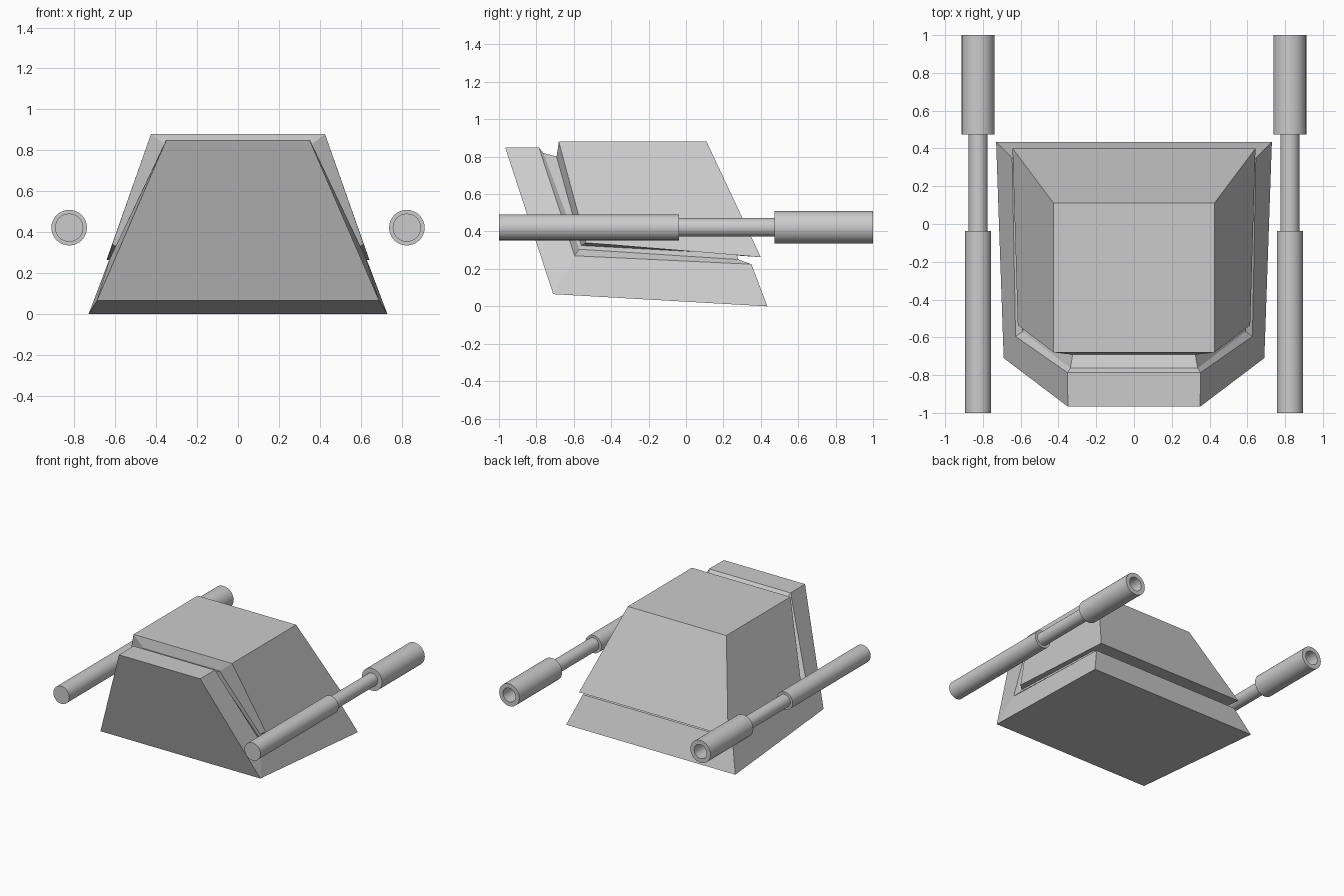
import bpy, bmesh, math

if "Cube" in bpy.data.objects:
    bpy.data.objects.remove(bpy.data.objects["Cube"])


def finish(name, bm):
    bmesh.ops.recalc_face_normals(bm, faces=bm.faces[:])
    mesh = bpy.data.meshes.new(name)
    bm.to_mesh(mesh)
    bm.free()
    obj = bpy.data.objects.new(name, mesh)
    bpy.context.collection.objects.link(obj)
    return obj


# Hull: nested loops (rear corner, front corner, upper front corner), mirrored in x
LOOPS = [
    [(0.73, 0.435, 0.0), (0.69, -0.71, 0.065), (0.35, -0.967, 0.85)],      # outer base and nose
    [(0.645, 0.35, 0.225), (0.627, -0.595, 0.27), (0.352, -0.787, 0.85)],  # shell rim
    [(0.60, 0.28, 0.25), (0.59, -0.57, 0.305), (0.337, -0.763, 0.82)],     # groove floor, shell side
    [(0.597, 0.27, 0.28), (0.583, -0.56, 0.325), (0.325, -0.692, 0.80)],   # groove floor, cabin side
    [(0.643, 0.40, 0.263), (0.615, -0.535, 0.34), (0.425, -0.68, 0.88)],   # cabin edge
]
bm = bmesh.new()
rings = []
for pts in LOOPS:
    right = [bm.verts.new(p) for p in pts]
    left = [bm.verts.new((-x, y, z)) for x, y, z in reversed(pts)]
    rings.append(right + left)
for a, b in zip(rings, rings[1:]):
    for i in range(6):
        j = (i + 1) % 6
        bm.faces.new((a[i], a[j], b[j], b[i]))
# underside and front plate
o = rings[0]
bm.faces.new((o[0], o[1], o[4], o[5]))
bm.faces.new((o[1], o[2], o[3], o[4]))
# cabin sides, roof and rear
c = rings[-1]
tr, tl = bm.verts.new((0.425, 0.11, 0.88)), bm.verts.new((-0.425, 0.11, 0.88))
bm.faces.new((c[0], c[1], c[2], tr))
bm.faces.new((c[3], c[4], c[5], tl))
bm.faces.new((c[2], c[3], tl, tr))
bm.faces.new((c[0], tr, tl, c[5]))
finish("hull", bm)

# Side tubes: stepped profile (radius, y) turned about the y axis, with a bore at the rear
PROFILE = [(0, -1), (0.069, -1), (0.069, -0.037), (0.05, -0.037), (0.05, 0.473),
           (0.087, 0.473), (0.087, 1), (0.054, 1), (0.054, 0.5), (0, 0.5)]
for side, label in ((1, "right"), (-1, "left")):
    bm = bmesh.new()
    verts = [bm.verts.new((r, y, 0)) for r, y in PROFILE]
    edges = [bm.edges.new(p) for p in zip(verts, verts[1:])]
    bmesh.ops.spin(bm, geom=verts + edges, cent=(0, 0, 0), axis=(0, 1, 0),
                   angle=math.tau, steps=32, use_duplicate=False)
    bmesh.ops.remove_doubles(bm, verts=bm.verts[:], dist=1e-4)
    tube = finish(label + "_side_tube", bm)
    tube.location = (side * 0.825, 0, 0.422)
    bpy.ops.object.select_all(action='DESELECT')
    tube.select_set(True)
    bpy.context.view_layer.objects.active = tube
    bpy.ops.object.shade_smooth_by_angle(angle=math.radians(35))
